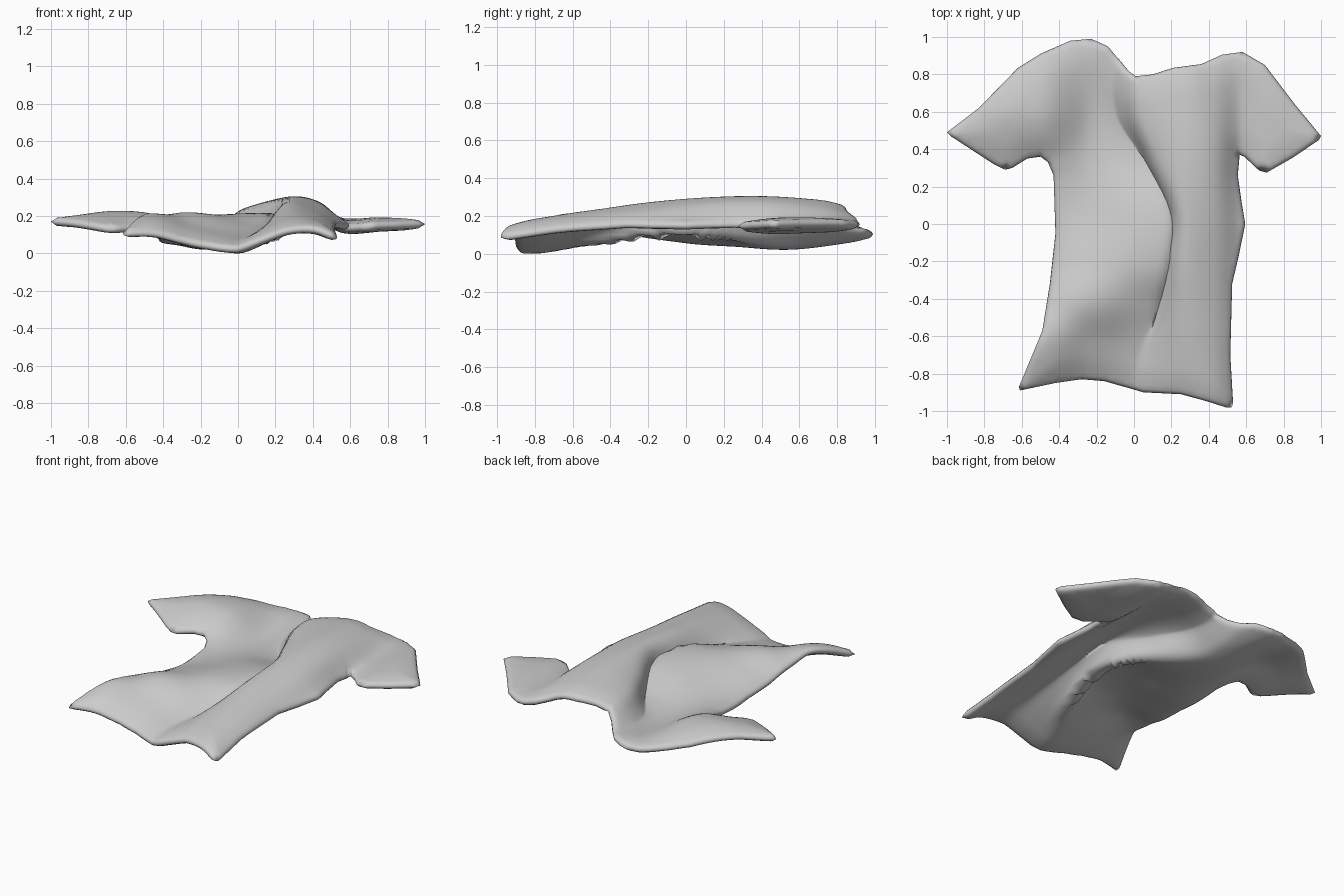
import bpy, bmesh, math
from mathutils import Vector
from mathutils.geometry import delaunay_2d_cdt, intersect_point_line

if "Cube" in bpy.data.objects:
    bpy.data.objects.remove(bpy.data.objects["Cube"])

# shirt outline seen from above
OUTLINE = [(-.61, -.89), (-.42, -.85), (-.28, -.83), (-.16, -.84), (.05, -.90), (.25, -.91),
           (.38, -.945), (.49, -.98), (.52, -.98), (.53, -.96), (.515, -.7), (.525, -.32),
           (.56, -.17), (.595, 0), (.575, .12), (.555, .26), (.565, .37), (.59, .36),
           (.67, .285), (.71, .275), (.85, .355), (.99, .45), (1, .47), (.86, .64),
           (.7, .85), (.58, .92), (.47, .905), (.36, .855), (.21, .835), (.1, .8), (.01, .79),
           (-.03, .82), (-.14, .95), (-.23, .99), (-.34, .98), (-.5, .91), (-.62, .835),
           (-.83, .62), (-1, .49), (-.98, .47), (-.75, .32), (-.69, .29), (-.65, .3),
           (-.57, .35), (-.5, .36), (-.46, .33), (-.43, .26), (-.42, -.05), (-.45, -.32),
           (-.49, -.57), (-.615, -.87)]

# cloth height: row y, crease x, overhang of the fold, then heights across the shirt
ROWS = [
    (-.95, .03, 0, (.10, .08, .03, .025, .045, .07, .13, .14, .09, .09, .09)),
    (-.62, .09, .01, (.20, .21, .135, .08, .09, .13, .19, .18, .13, .12, .12)),
    (-.42, .12, .04, (.18, .17, .20, .13, .10, .165, .22, .20, .145, .14, .14)),
    (-.22, .15, .07, (.12, .11, .165, .19, .12, .21, .25, .22, .16, .15, .15)),
    (.05, .17, .075, (.09, .09, .11, .185, .12, .245, .275, .25, .17, .165, .165)),
    (.35, .06, .05, (.17, .14, .085, .10, .13, .23, .285, .26, .16, .165, .17)),
    (.60, -.03, 0, (.19, .20, .085, .09, .14, .22, .275, .245, .165, .175, .175)),
    (.95, -.05, 0, (.18, .14, .12, .15, .19, .22, .24, .20, .175, .18, .17)),
]
YS = [r[0] for r in ROWS]


def spline(xs, vs, x):
    """Smooth curve through unevenly spaced samples."""
    x = min(max(x, xs[0]), xs[-1])
    i = max(k for k in range(len(xs) - 1) if xs[k] <= x)
    n = len(xs) - 1

    def slope(k):
        a, b = max(k - 1, 0), min(k + 1, n)
        return (vs[b] - vs[a]) / (xs[b] - xs[a])
    h = xs[i + 1] - xs[i]
    t = (x - xs[i]) / h
    return ((2*t**3 - 3*t*t + 1) * vs[i] + (t**3 - 2*t*t + t) * h * slope(i)
            + (3*t*t - 2*t**3) * vs[i + 1] + (t**3 - t*t) * h * slope(i + 1))


def surface(x, y):
    """Point of the cloth mid-surface, with the fold pushed over the crease."""
    c = spline(YS, [r[1] for r in ROWS], y)
    over = spline(YS, [r[2] for r in ROWS], y)
    zs = [spline(YS, [r[3][k] for r in ROWS], y) for k in range(11)]
    xs = [-1, -.5, -.25, c - .06, c, c + .07, .28, .42, .56, .75, 1]
    push = over * math.exp(-((x - c + .05) / .075) ** 2)
    return Vector((x + push, y, spline(xs, zs, x)))


def half_thickness(d):
    """Thin rounded rim that swells gently towards the middle."""
    rim = math.sqrt(1 - (1 - min(d / .022, 1)) ** 2)
    t = min(d / .15, 1)
    return .017 * rim + .019 * t * (2 - t)


corners = [Vector(p) for p in OUTLINE]
segments = list(zip(corners, corners[1:] + corners[:1]))


def edge_distance(p):
    best = 9
    for a, b in segments:
        q, t = intersect_point_line(p, a, b)
        q = a.lerp(b, min(max(t, 0), 1))
        best = min(best, (p - Vector(q[:2])).length)
    return best


# rim points, two rings just inside it, and a grid filling the middle
points, inner = [], []
for a, b in segments:
    steps = max(1, round((b - a).length / .03))
    d = (b - a).normalized()
    for i in range(steps):
        p = a.lerp(b, i / steps)
        points.append(p)
        inner += [(p + Vector((-d.y, d.x)) * o, o) for o in (.006, .02)]
n = len(points)
points += [p for p, o in inner if edge_distance(p) > o * .9]
for i in range(-50, 51):
    for j in range(-50, 51):
        p = Vector((i * .02, j * .02))
        if edge_distance(p) > .03:
            points.append(p)
verts, _, faces, *_ = delaunay_2d_cdt(points, [(i, (i + 1) % n) for i in range(n)], [], 1, 1e-5)
used = {i for f in faces for i in f}

# top and underside sheets joined along the rim
bm = bmesh.new()
top, under = {}, {}
e = .01
for i in used:
    x, y = verts[i]
    d = edge_distance(Vector((x, y)))
    co = surface(x, y)
    if d < 1e-4:
        top[i] = under[i] = bm.verts.new(co)
    else:
        across = surface(x + e, y) - surface(x - e, y)
        along = surface(x, y + e) - surface(x, y - e)
        offset = across.cross(along).normalized() * half_thickness(d)
        top[i] = bm.verts.new(co + offset)
        under[i] = bm.verts.new(co - offset)
for f in faces:
    bm.faces.new([top[i] for i in f])
    if any(top[i] is not under[i] for i in f):
        bm.faces.new([under[i] for i in reversed(f)])
bmesh.ops.recalc_face_normals(bm, faces=bm.faces)
low = min(v.co.z for v in bm.verts)
for v in bm.verts:
    v.co.z -= low
for f in bm.faces:
    f.smooth = True

mesh = bpy.data.meshes.new("shirt")
bm.to_mesh(mesh)
bm.free()
shirt = bpy.data.objects.new("shirt", mesh)
bpy.context.collection.objects.link(shirt)
